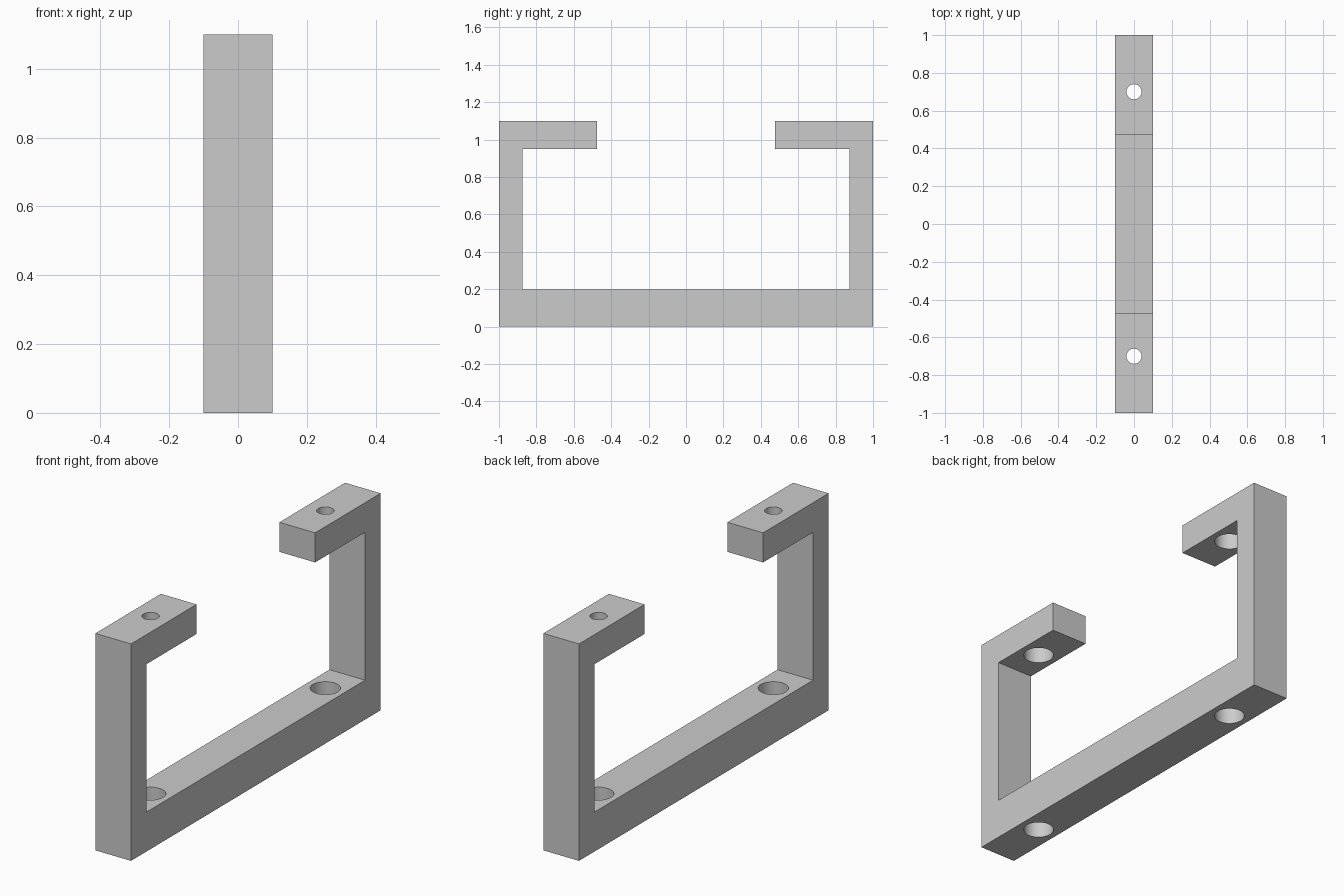
import bpy
import bmesh

cube = bpy.data.objects.get("Cube")
if cube:
    bpy.data.objects.remove(cube, do_unlink=True)

HALF_WIDTH = 0.1
HOLE_Y = 0.7
LIP_BOTTOM = 0.95

# Plain grey material
grey = bpy.data.materials.new("light_grey")
grey.use_nodes = True
colour = (0.6, 0.6, 0.6, 1)
grey.diffuse_color = colour
grey.node_tree.nodes["Principled BSDF"].inputs["Base Color"].default_value = colour

# Bracket: half of the C-shaped side profile, mirrored and extruded across x
half = [(1, 0), (1, 1.1), (0.475, 1.1), (0.475, LIP_BOTTOM),
        (0.875, LIP_BOTTOM), (0.875, 0.2)]
profile = half + [(-y, z) for y, z in reversed(half)]

bm = bmesh.new()
face = bm.faces.new([bm.verts.new((-HALF_WIDTH, y, z)) for y, z in profile])
extruded = bmesh.ops.extrude_face_region(bm, geom=[face])["geom"]
bmesh.ops.translate(bm, vec=(2 * HALF_WIDTH, 0, 0),
                    verts=[v for v in extruded if isinstance(v, bmesh.types.BMVert)])
bmesh.ops.recalc_face_normals(bm, faces=bm.faces)
mesh = bpy.data.meshes.new("bracket")
bm.to_mesh(mesh)
bm.free()
mesh.materials.append(grey)
bracket = bpy.data.objects.new("bracket", mesh)
bpy.context.collection.objects.link(bracket)


def drill(radius, y, bottom, top):
    """Cut a vertical round hole through the bracket."""
    bpy.ops.mesh.primitive_cylinder_add(
        vertices=48, radius=radius, depth=top - bottom,
        location=(0, y, (top + bottom) / 2))
    cutter = bpy.context.object
    cutter.name = "hole_cutter"
    cutter.hide_render = True
    cutter.data.materials.append(grey)
    cut = bracket.modifiers.new("hole", 'BOOLEAN')
    cut.operation = 'DIFFERENCE'
    cut.solver = 'EXACT'
    cut.object = cutter
    bpy.ops.object.select_all(action='DESELECT')
    bpy.context.view_layer.objects.active = bracket
    bracket.select_set(True)
    bpy.ops.object.modifier_apply(modifier=cut.name)
    bpy.data.objects.remove(cutter, do_unlink=True)


for side in (-1, 1):
    # Wide access hole through the base and counterbore under the lip
    drill(0.07, side * HOLE_Y, -0.1, LIP_BOTTOM + 0.1)
    # Narrow screw hole through the top of the lip
    drill(0.04, side * HOLE_Y, LIP_BOTTOM + 0.05, 1.2)

# Smooth hole walls, sharp bracket edges
bpy.ops.object.shade_smooth_by_angle(angle=0.5)
